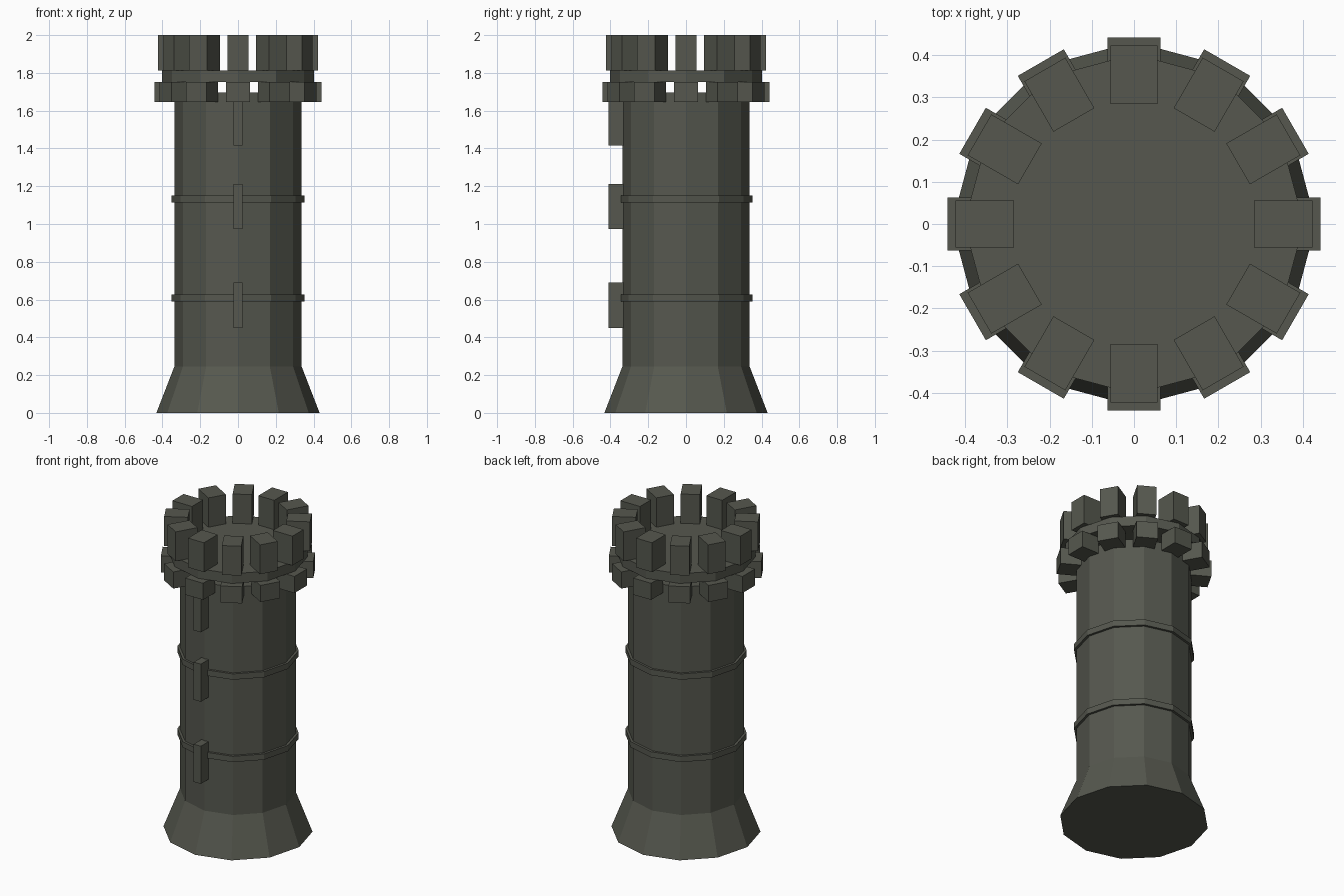
import bpy, bmesh, math
from mathutils import Matrix

if "Cube" in bpy.data.objects:
    bpy.data.objects.remove(bpy.data.objects["Cube"])

stone = bpy.data.materials.new("dark grey stone")
stone.diffuse_color = (0.092, 0.097, 0.077, 1)
stone.use_nodes = True
stone.node_tree.nodes["Principled BSDF"].inputs["Base Color"].default_value = stone.diffuse_color
SIDES = 12


def finish(name, bm):
    bmesh.ops.recalc_face_normals(bm, faces=bm.faces)
    me = bpy.data.meshes.new(name)
    bm.to_mesh(me)
    bm.free()
    me.materials.append(stone)
    ob = bpy.data.objects.new(name, me)
    bpy.context.collection.objects.link(ob)


def lathe(name, profile):
    """Closed twelve-sided solid from (radius, z) pairs."""
    bm = bmesh.new()
    rings = [[bm.verts.new((r * math.cos(math.tau * i / SIDES),
                            r * math.sin(math.tau * i / SIDES), z))
              for i in range(SIDES)] for r, z in profile]
    for a, b in zip(rings, rings[1:]):
        for i in range(SIDES):
            j = (i + 1) % SIDES
            bm.faces.new((a[i], a[j], b[j], b[i]))
    bm.faces.new(rings[0][::-1])
    bm.faces.new(rings[-1])
    finish(name, bm)


def block(bm, r0, r1, width, z0, z1, angle):
    """Box reaching from radius r0 to r1 in the given direction."""
    m = (Matrix.Rotation(angle, 4, 'Z')
         @ Matrix.Translation(((r0 + r1) / 2, 0, (z0 + z1) / 2))
         @ Matrix.Diagonal((r1 - r0, width, z1 - z0, 1)))
    bmesh.ops.create_cube(bm, size=1, matrix=m)


def block_ring(name, *dims):
    bm = bmesh.new()
    for i in range(12):
        block(bm, *dims, math.tau * i / 12)
    finish(name, bm)


# Flared foot and shaft
lathe("flared_base", [(0.432, 0), (0.337, 0.245)])
lathe("tower_shaft", [(0.337, 0.245), (0.337, 1.697)])

# Thin string courses
for n, z in enumerate((0.589, 1.114)):
    lathe(f"stone_band_{n + 1}", [(0.352, z), (0.352, z + 0.037)])

# Brackets, platform and battlements
block_ring("corbels", 0.32, 0.442, 0.126, 1.645, 1.751)
lathe("platform", [(0.403, 1.751), (0.403, 1.813)])
block_ring("merlons", 0.285, 0.423, 0.112, 1.813, 2.0)

# Projecting arrow slit blocks on the front
for n, z in enumerate((0.45, 0.973, 1.416)):
    bm = bmesh.new()
    block(bm, 0.325, 0.41, 0.05, z, z + 0.24, -math.pi / 2)
    finish(f"arrow_slit_{n + 1}", bm)
